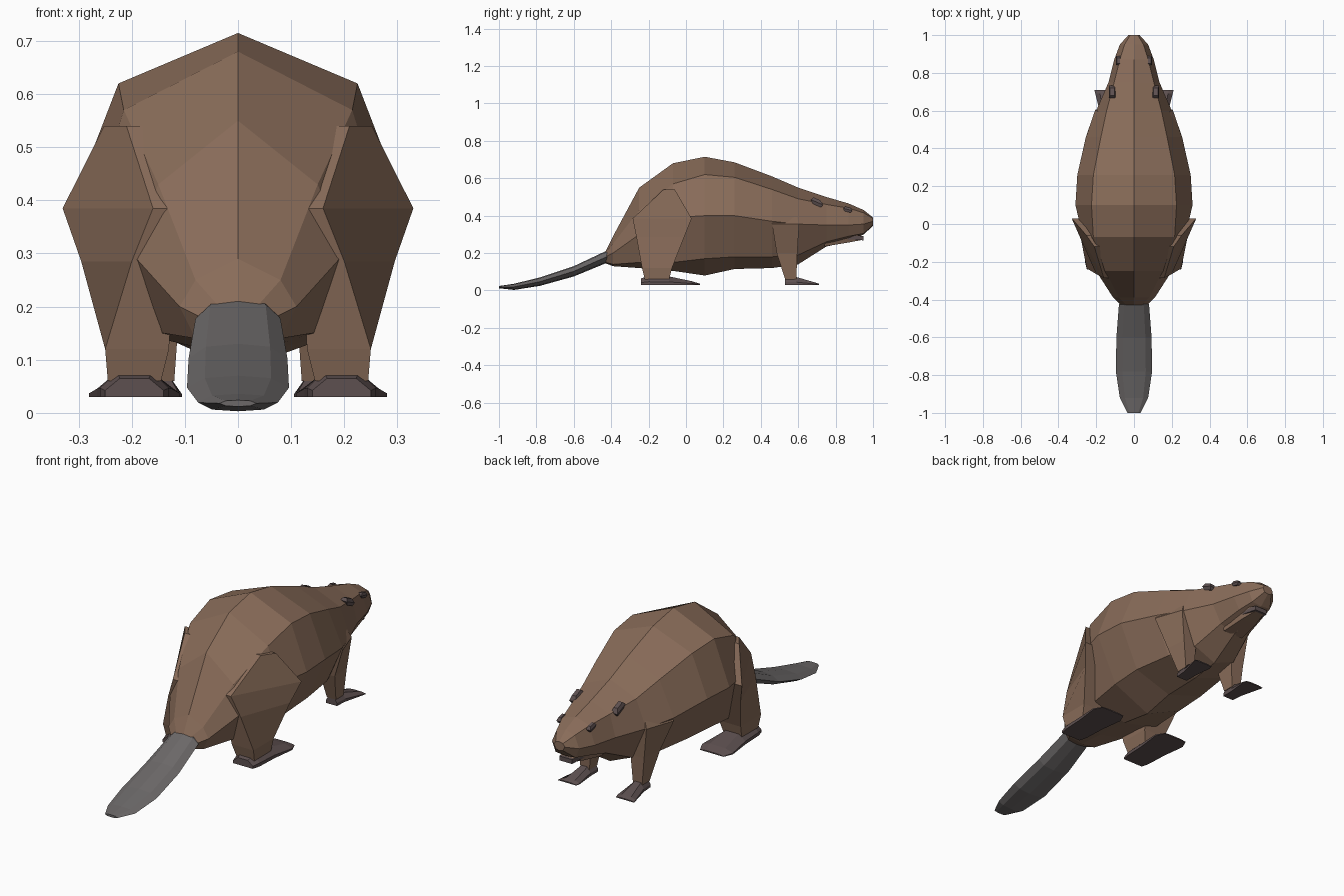
import bpy, bmesh


def material(name, rgb):
    m = bpy.data.materials.new(name)
    m.diffuse_color = (*rgb, 1)
    return m


FUR = material("brown_fur", (0.25, 0.15, 0.10))
SKIN = material("dark_skin", (0.11, 0.08, 0.08))
SCALE = material("grey_scales", (0.15, 0.14, 0.14))


def loft(name, rings, mat, mirror=False):
    """Skin a list of equal-length point rings and cap both ends."""
    bm = bmesh.new()
    vs = [[bm.verts.new(p) for p in r] for r in rings]
    n = len(vs[0])
    for a, b in zip(vs, vs[1:]):
        for i in range(n):
            j = (i + 1) % n
            bm.faces.new((a[i], a[j], b[j], b[i]))
    bm.faces.new(vs[0])
    bm.faces.new(vs[-1])
    bmesh.ops.recalc_face_normals(bm, faces=bm.faces)
    me = bpy.data.meshes.new(name)
    bm.to_mesh(me)
    bm.free()
    me.materials.append(mat)
    ob = bpy.data.objects.new(name, me)
    bpy.context.collection.objects.link(ob)
    if mirror:
        ob.modifiers.new("Mirror", 'MIRROR')
    return ob


def symmetric(y, top, sides, bottom):
    """Closed ring at y: top point, right side points, bottom point, left side."""
    return ([(0, y, top)] + [(x, y, z) for x, z in sides] + [(0, y, bottom)]
            + [(-x, y, z) for x, z in reversed(sides)])


# body and head: y, top z, shoulder x z, flank x z, lower x z, bottom z
sections = [
    (-0.43, 0.21, 0.04, 0.205, 0.07, 0.18, 0.05, 0.15, 0.145),
    (-0.39, 0.29, 0.08, 0.25, 0.11, 0.20, 0.08, 0.14, 0.13),
    (-0.25, 0.55, 0.15, 0.43, 0.20, 0.30, 0.14, 0.15, 0.12),
    (-0.07, 0.68, 0.215, 0.57, 0.27, 0.39, 0.19, 0.15, 0.105),
    (0.10, 0.715, 0.225, 0.62, 0.31, 0.40, 0.20, 0.17, 0.08),
    (0.26, 0.685, 0.215, 0.605, 0.30, 0.40, 0.20, 0.18, 0.115),
    (0.46, 0.61, 0.175, 0.54, 0.255, 0.37, 0.17, 0.18, 0.12),
    (0.60, 0.55, 0.145, 0.49, 0.20, 0.355, 0.12, 0.19, 0.14),
    (0.75, 0.50, 0.105, 0.46, 0.135, 0.35, 0.085, 0.26, 0.235),
    (0.87, 0.465, 0.075, 0.44, 0.105, 0.35, 0.07, 0.29, 0.262),
    (0.95, 0.43, 0.05, 0.415, 0.075, 0.355, 0.055, 0.305, 0.30),
    (1.00, 0.39, 0.02, 0.385, 0.03, 0.37, 0.02, 0.35, 0.345),
]
loft("body", [symmetric(s[0], s[1], [s[2:4], s[4:6], s[6:8]], s[8])
              for s in sections], FUR)

# lower jaw and dark lip
loft("lower_jaw", [[(-w, y, t), (w, y, t), (w * .7, y, b), (-w * .7, y, b)]
                   for y, w, t, b in [(0.74, 0.08, 0.30, 0.235),
                                      (0.86, 0.06, 0.31, 0.255),
                                      (0.94, 0.035, 0.29, 0.27)]], FUR)
loft("lip", [[(-w, y, t), (w, y, t), (w, y, b), (-w, y, b)]
             for y, w, t, b in [(0.85, 0.05, 0.295, 0.275),
                                (0.95, 0.035, 0.29, 0.268)]], SKIN)

# flat tail: y, half width, top z, bottom z
tail = [(-0.36, 0.06, 0.235, 0.16), (-0.43, 0.08, 0.21, 0.145),
        (-0.60, 0.093, 0.13, 0.075), (-0.78, 0.096, 0.07, 0.025),
        (-0.92, 0.075, 0.036, 0.003), (-1.0, 0.035, 0.024, 0.012)]
loft("tail", [symmetric(y, t, [(w * .65, t - .1 * (t - b)), (w, (t + b) / 2),
                               (w * .65, b + .1 * (t - b))], b)
              for y, w, t, b in tail], SCALE)


def leg(name, rows):
    """Rows: z, inner x, rear y, rear outer x, front y, front outer x."""
    loft(name, [[(xi, yr, z), (xr, yr, z), (xf, yf, z), (xi, yf, z)]
                for z, xi, yr, xr, yf, xf in rows], FUR, True)


leg("hind_legs", [(0.06, 0.145, -0.22, 0.245, -0.09, 0.245),
                  (0.12, 0.13, -0.235, 0.25, -0.075, 0.25),
                  (0.285, 0.12, -0.265, 0.20, -0.01, 0.295),
                  (0.385, 0.10, -0.285, 0.16, 0.03, 0.33),
                  (0.54, 0.08, -0.12, 0.21, -0.06, 0.252)])
leg("front_legs", [(0.06, 0.12, 0.53, 0.17, 0.59, 0.17),
                   (0.20, 0.11, 0.485, 0.195, 0.595, 0.185),
                   (0.355, 0.09, 0.46, 0.255, 0.605, 0.205),
                   (0.43, 0.08, 0.48, 0.20, 0.58, 0.17)])


def foot(name, rows):
    """Rows: y, inner x, outer x, top z; flat sole with bevelled upper edge."""
    loft(name, [[(a, y, .03), (b, y, .03), (b, y, .03 + .35 * (t - .03)),
                 (b - .25 * (b - a), y, t), (a + .25 * (b - a), y, t),
                 (a, y, .03 + .35 * (t - .03))]
                for y, a, b, t in rows], SKIN, True)


foot("hind_feet", [(-0.24, 0.14, 0.25, 0.065), (-0.20, 0.13, 0.26, 0.078),
                   (-0.09, 0.125, 0.265, 0.075), (0.03, 0.11, 0.28, 0.05),
                   (0.075, 0.13, 0.26, 0.036)])
foot("front_feet", [(0.53, 0.115, 0.175, 0.07), (0.59, 0.115, 0.18, 0.072),
                    (0.69, 0.105, 0.205, 0.043), (0.71, 0.11, 0.21, 0.036)])


def nub(name, x, y, z, dx, dy, dz, slope):
    """Small tapered block leaning down towards the nose."""
    loft(name, [[(x + sx * dx * k, y + sy * dy * k,
                  z + h * dz - sy * slope * k) for sx, sy in
                 ((-1, -1), (1, -1), (1, 1), (-1, 1))]
                for h, k in ((-1, .7), (0, 1), (1, .6))], SKIN, True)


nub("ears", 0.115, 0.70, 0.472, 0.018, 0.032, 0.018, 0.014)
nub("eyes", 0.082, 0.865, 0.433, 0.012, 0.024, 0.013, 0.006)
